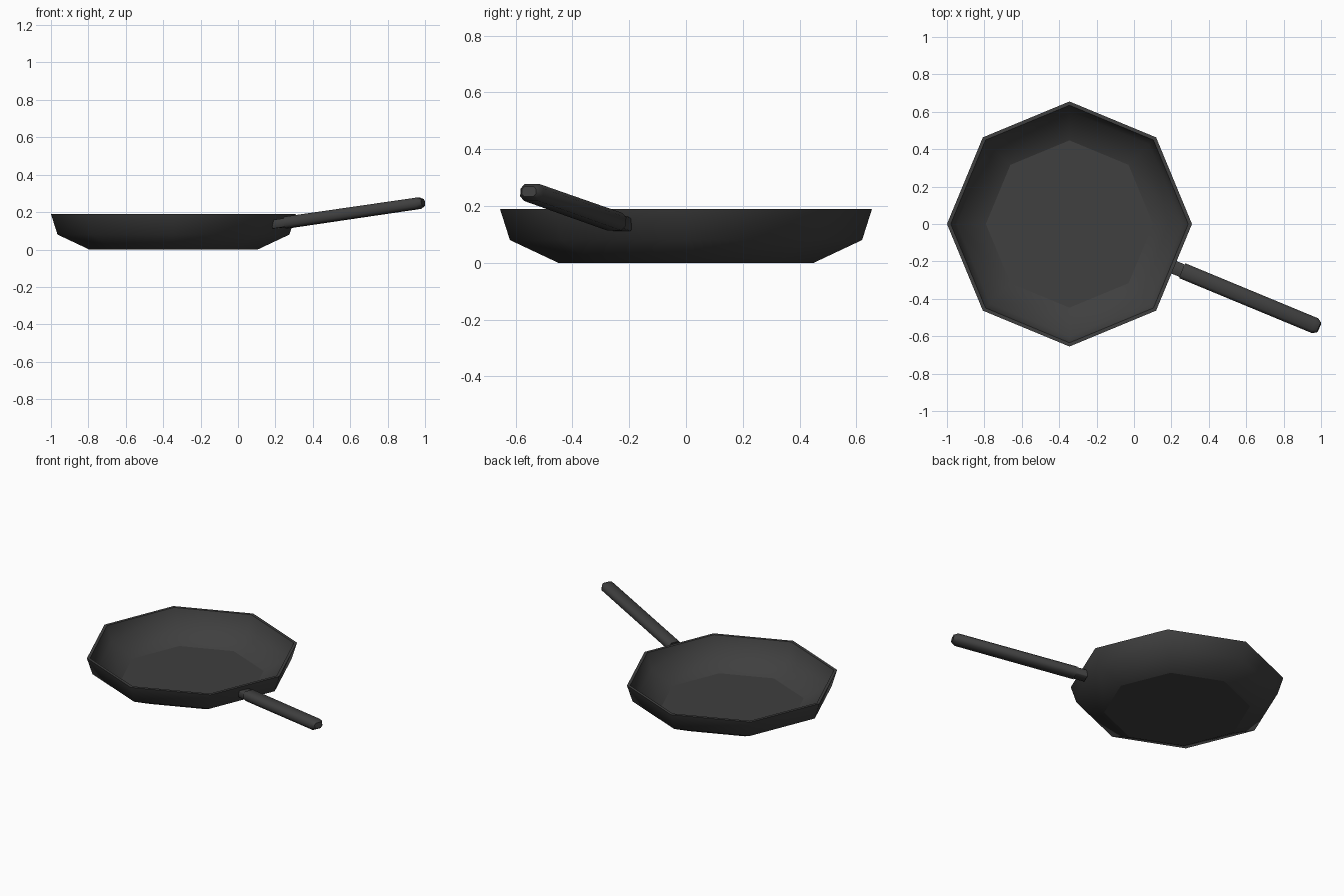
import bpy, bmesh, math

cube = bpy.data.objects.get("Cube")
if cube:
    bpy.data.objects.remove(cube)

PAN_X = -0.345      # centre of the pan bowl
SIDES = 8
TILT = 0.135        # handle rise per unit of length


def make_material(name, rgb):
    mat = bpy.data.materials.new(name)
    mat.use_nodes = True
    colour = (*rgb, 1)
    mat.diffuse_color = colour
    mat.node_tree.nodes["Principled BSDF"].inputs["Base Color"].default_value = colour
    return mat


iron = make_material("dark iron", (0.05, 0.05, 0.05))


def loft(name, rings, sharp_rings=(), turn=0):
    """Bridge equal-sized rings of points and cap both ends."""
    bm = bmesh.new()
    loops = [[bm.verts.new(p) for p in ring] for ring in rings]
    count = len(loops[0])
    for a, b in zip(loops, loops[1:]):
        for i in range(count):
            j = (i + 1) % count
            bm.faces.new((a[i], a[j], b[j], b[i]))
    bm.faces.new(loops[0])
    bm.faces.new(loops[-1])
    bmesh.ops.recalc_face_normals(bm, faces=bm.faces)
    for face in bm.faces:
        face.smooth = True
    for k in sharp_rings:
        for i in range(count):
            bm.edges.get((loops[k][i], loops[k][(i + 1) % count])).smooth = False
    mesh = bpy.data.meshes.new(name)
    bm.to_mesh(mesh)
    bm.free()
    mesh.materials.append(iron)
    obj = bpy.data.objects.new(name, mesh)
    obj.location.x = PAN_X
    obj.rotation_euler.z = turn
    bpy.context.collection.objects.link(obj)
    return obj


def octagon(radius, z):
    step = math.tau / SIDES
    return [(radius * math.cos(i * step), radius * math.sin(i * step), z)
            for i in range(SIDES)]


def section(r, w, h, cut):
    """Chamfered rectangle across the handle at distance r from the pan centre."""
    z = 0.145 + (r - 0.66) * TILT
    pts = [(w, h - cut), (w - cut, h), (cut - w, h), (-w, h - cut),
           (-w, cut - h), (cut - w, -h), (w - cut, -h), (w, cut - h)]
    return [(r - v * TILT, u, z + v) for u, v in pts]


# Bowl: outside from base to rim, then inside down to the floor
profile = [(0.45, 0), (0.62, 0.08), (0.655, 0.19),
           (0.635, 0.19), (0.602, 0.09), (0.447, 0.015)]
loft("pan_bowl", [octagon(r, z) for r, z in profile], sharp_rings=(0, 2, 3, 5))

# Neck joining the bowl to the grip
aim = -math.pi / SIDES
loft("handle_neck", [section(0.585, 0.036, 0.023, 0.004),
                     section(0.70, 0.036, 0.023, 0.004)], (0, 1), aim)

# Grip with a tapered tip
loft("handle_grip", [section(0.655, 0.043, 0.031, 0.016),
                     section(1.42, 0.043, 0.030, 0.016),
                     section(1.445, 0.027, 0.018, 0.010)], (0, 2), aim)
